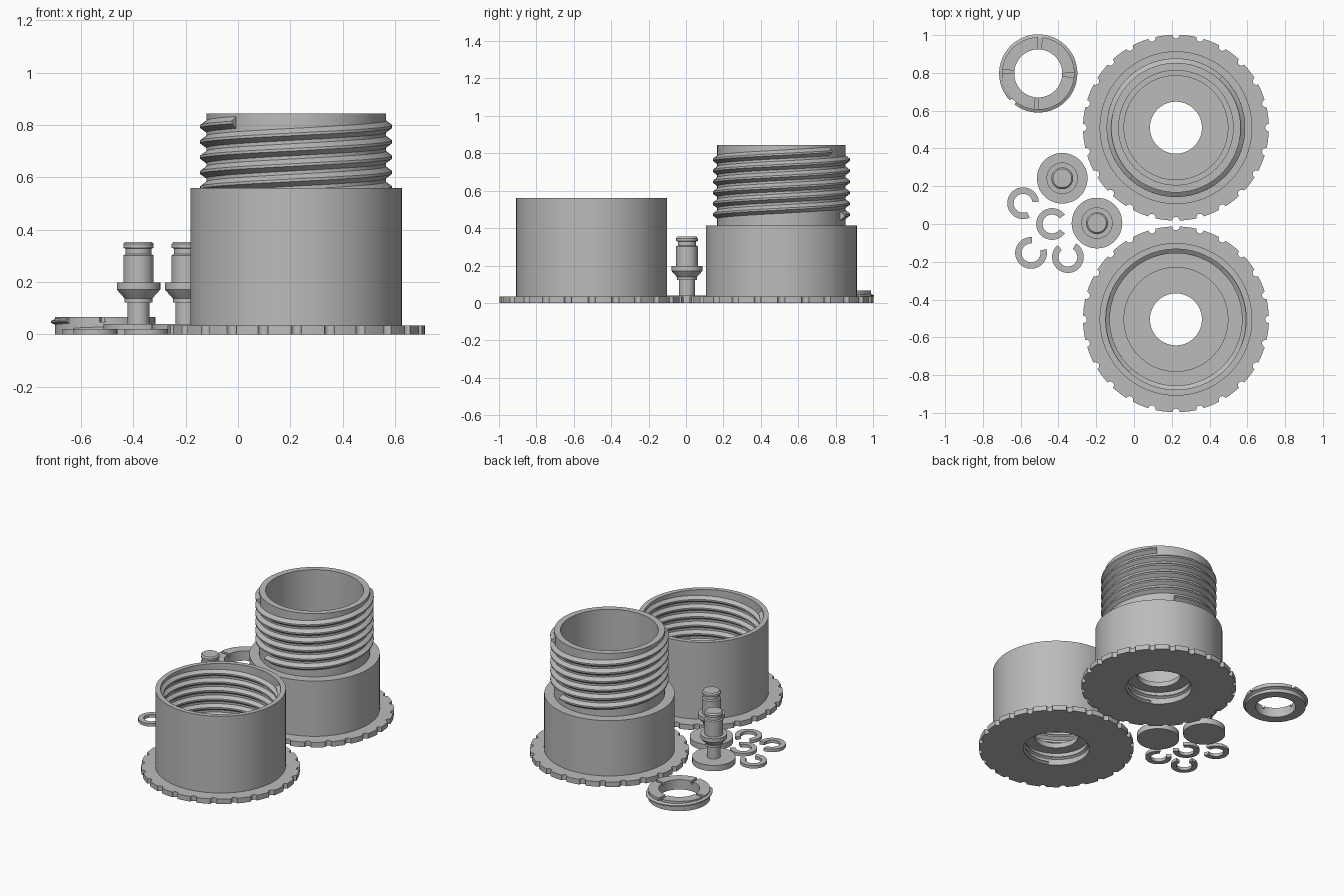
import bpy, bmesh, math

if "Cube" in bpy.data.objects:
    bpy.data.objects.remove(bpy.data.objects["Cube"])

grey = bpy.data.materials.new("plain grey")
grey.diffuse_color = (0.5, 0.5, 0.5, 1)
grey.use_nodes = True
grey.node_tree.nodes["Principled BSDF"].inputs["Base Color"].default_value = grey.diffuse_color
TAU = 2 * math.pi


def finish(name, bm, center):
    """Turn a bmesh into a placed, shaded object."""
    bmesh.ops.remove_doubles(bm, verts=bm.verts, dist=1e-5)
    bmesh.ops.recalc_face_normals(bm, faces=bm.faces)
    mesh = bpy.data.meshes.new(name)
    bm.to_mesh(mesh)
    bm.free()
    mesh.materials.append(grey)
    ob = bpy.data.objects.new(name, mesh)
    bpy.context.collection.objects.link(ob)
    ob.location = (center[0], center[1], 0)
    bpy.ops.object.select_all(action='DESELECT')
    ob.select_set(True)
    bpy.context.view_layer.objects.active = ob
    bpy.ops.object.shade_smooth_by_angle(angle=math.radians(30))
    return ob


def sweep(name, center, sections, closed):
    """Skin a list of equal closed sections; cap the ends when open."""
    bm = bmesh.new()
    rows = [[bm.verts.new(p) for p in s] for s in sections]
    n, m = len(rows), len(rows[0])
    for i in range(n if closed else n - 1):
        a, b = rows[i], rows[(i + 1) % n]
        for j in range(m):
            k = (j + 1) % m
            bm.faces.new((a[j], a[k], b[k], b[j]))
    if not closed:
        bm.faces.new(rows[0])
        bm.faces.new(rows[-1])
    return finish(name, bm, center)


def polar(r, a, z):
    return (r * math.cos(a), r * math.sin(a), z)


def lathe(name, center, profile, steps=96):
    """Revolve a closed (r, z) outline."""
    secs = [[polar(r, TAU * i / steps, z) for r, z in profile] for i in range(steps)]
    return sweep(name, center, secs, True)


def solid_lathe(name, center, profile, steps=48):
    """Revolve an open (r, z) outline that is closed by flat end discs."""
    bm = bmesh.new()
    rows = [[bm.verts.new(polar(r, TAU * i / steps, z)) for i in range(steps)]
            for r, z in profile]
    for a, b in zip(rows, rows[1:]):
        for i in range(steps):
            k = (i + 1) % steps
            bm.faces.new((a[i], a[k], b[k], b[i]))
    bm.faces.new(rows[0])
    bm.faces.new(rows[-1])
    return finish(name, bm, center)


def arc(name, center, r0, r1, z0, z1, a0, a1, steps=32):
    """Flat part-ring between two angles."""
    secs = []
    for i in range(steps + 1):
        a = a0 + (a1 - a0) * i / steps
        secs.append([polar(r0, a, z0), polar(r1, a, z0), polar(r1, a, z1), polar(r0, a, z1)])
    return sweep(name, center, secs, False)


def thread(name, center, root, crest, z0, z1, lead, end_angle, base, tip):
    """Right-handed helical ridge ending at height z1 and end_angle."""
    turns = (z1 - z0) / lead
    steps = int(turns * 72)
    sink = root - 0.004 if crest > root else root + 0.004
    secs = []
    for i in range(steps + 1):
        t = turns * i / steps
        a = end_angle - TAU * (turns - t)
        z = z0 + lead * t
        secs.append([polar(sink, a, z - base), polar(crest, a, z - tip),
                     polar(crest, a, z + tip), polar(sink, a, z + base)])
    return sweep(name, center, secs, False)


def scalloped_flange(name, center, notches=24):
    """Grip flange with round bites around its rim."""
    R, bite, r_in, h = 0.492, 0.02, 0.40, 0.035
    secs = []
    half = bite / R
    for n in range(notches):
        mid = -math.pi / 2 + TAU * n / notches
        pts = []
        for k in range(7):                      # bite
            u = -math.pi / 2 + math.pi * k / 6
            pts.append((mid + half * math.sin(u), R - bite * math.cos(u)))
        for k in range(1, 4):                   # land up to the next bite
            pts.append((mid + half + (TAU / notches - 2 * half) * k / 4, R))
        for a, r in pts:
            secs.append([polar(r_in, a, 0), polar(r, a, 0), polar(r, a, h), polar(r_in, a, h)])
    return sweep(name, center, secs, True)


socket_at, plug_at = (0.222, -0.505), (0.222, 0.51)

# Threaded socket body: recess below, pocket step and wide bore above
lathe("socket_body", socket_at, [
    (0.21, 0), (0.404, 0), (0.404, 0.56), (0.372, 0.56), (0.372, 0.17),
    (0.275, 0.17), (0.275, 0.12), (0.1375, 0.12), (0.1375, 0.085), (0.21, 0.085)])

# Threaded plug body: shoulder with a narrower hollow neck
lathe("plug_body", plug_at, [
    (0.21, 0), (0.404, 0), (0.404, 0.413), (0.343, 0.413), (0.343, 0.845),
    (0.303, 0.845), (0.303, 0.17), (0.275, 0.17), (0.275, 0.12),
    (0.1375, 0.12), (0.1375, 0.085), (0.21, 0.085)])

# Two-start main threads
for n, deg in enumerate((48, 228)):
    a = math.radians(deg)
    thread(f"plug_thread_{n}", plug_at, 0.343, 0.367, 0.465, 0.81, 0.117, a, 0.026, 0.005)
    thread(f"socket_thread_{n}", socket_at, 0.372, 0.35, 0.20, 0.53, 0.117, a, 0.025, 0.005)

# Flanges and small recess threads underneath
for label, at in (("socket", socket_at), ("plug", plug_at)):
    scalloped_flange(label + "_flange", at)
    thread(label + "_recess_thread", at, 0.21, 0.197, 0.014, 0.07, 0.04, 0.5, 0.014, 0.003)

# Slotted threaded lock ring
ring_at = (-0.507, 0.797)
lathe("lock_ring", ring_at, [(0.127, 0), (0.192, 0), (0.192, 0.047), (0.127, 0.047)])
thread("lock_ring_thread", ring_at, 0.192, 0.207, 0.014, 0.053, 0.04, 3.9, 0.013, 0.003)
for q in range(4):
    a = math.radians(-3) + q * TAU / 4
    arc(f"lock_ring_lug_{q}", ring_at, 0.127, 0.192, 0.047, 0.067, a + 0.06, a + TAU / 4 - 0.06)

# Pins with a broad foot, collar and clip groove
pin = [(0.134, 0), (0.134, 0.04), (0.042, 0.04), (0.042, 0.122), (0.053, 0.122),
       (0.053, 0.138), (0.08, 0.168), (0.083, 0.172), (0.083, 0.198), (0.058, 0.198),
       (0.058, 0.302), (0.049, 0.307), (0.049, 0.328), (0.058, 0.331),
       (0.058, 0.345), (0.05, 0.354)]
for n, at in enumerate(((-0.38, 0.242), (-0.196, 0.005))):
    solid_lathe(f"pin_{n}", at, pin)

# Open retaining clips, each facing its own way
for n, (x, y, deg) in enumerate(((-0.587, 0.11, -30), (-0.434, 0.0, 0),
                                 (-0.545, -0.153, 50), (-0.35, -0.175, 95))):
    a, gap = math.radians(deg), math.radians(36)
    arc(f"retaining_clip_{n}", (x, y), 0.05, 0.084, 0, 0.021, a + gap, a + TAU - gap)
